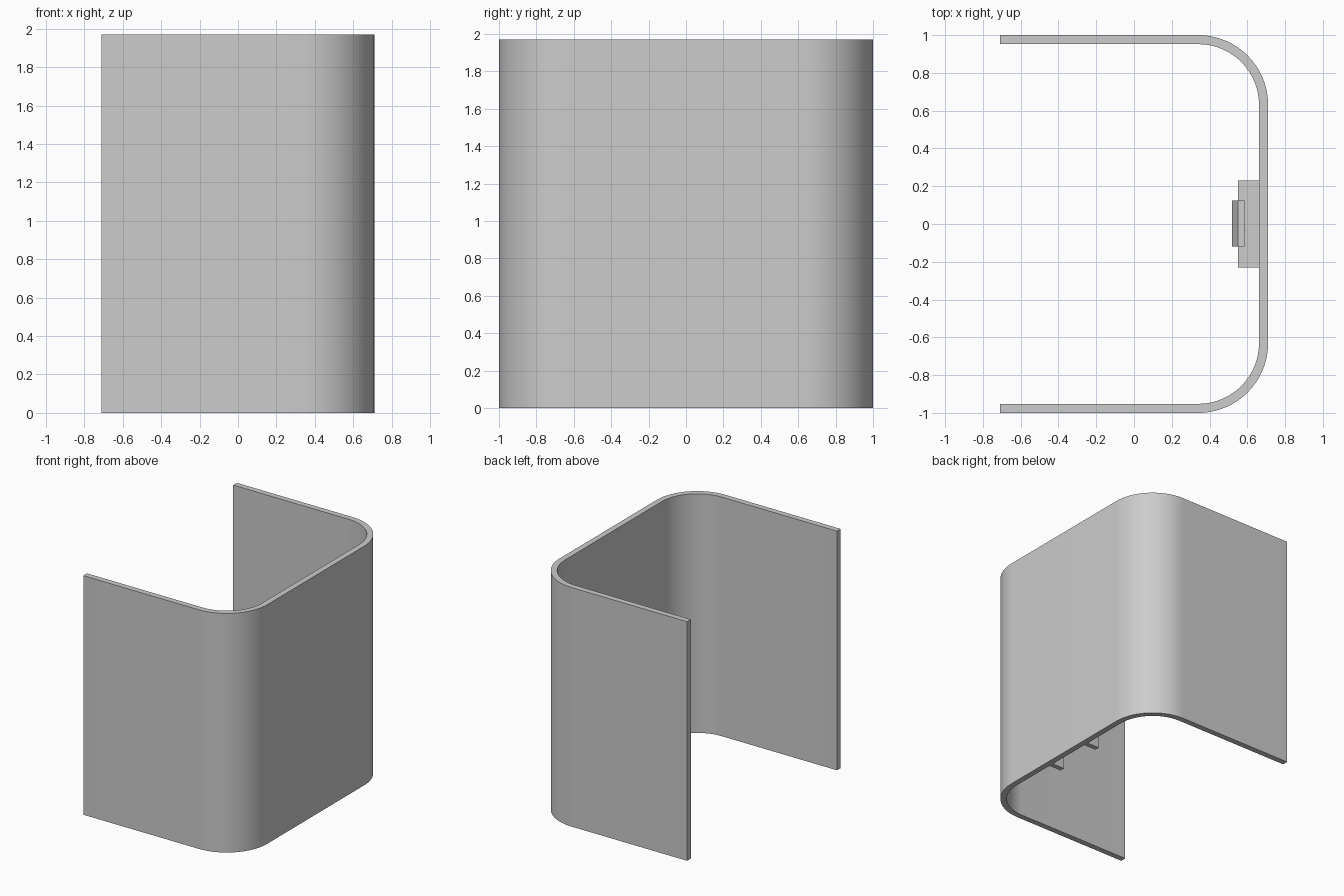
import bpy, math

cube = bpy.data.objects.get("Cube")
if cube:
    bpy.data.objects.remove(cube, do_unlink=True)

GREY = (0.604, 0.604, 0.604, 1.0)
mat = bpy.data.materials.new("light grey")
mat.use_nodes = True
mat.diffuse_color = GREY
mat.node_tree.nodes["Principled BSDF"].inputs["Base Color"].default_value = GREY


def prism(name, outline, axis, low, high):
    """Extrude a closed 2D outline along z or y."""
    n = len(outline)
    place = (lambda u, v, t: (u, v, t)) if axis == "z" else (lambda u, v, t: (u, t, v))
    verts = [place(u, v, t) for t in (low, high) for u, v in outline]
    faces = [tuple(range(n)), tuple(range(n, 2 * n))]
    faces += [(i, (i + 1) % n, (i + 1) % n + n, i + n) for i in range(n)]
    mesh = bpy.data.meshes.new(name)
    mesh.from_pydata(verts, [], faces)
    obj = bpy.data.objects.new(name, mesh)
    bpy.context.collection.objects.link(obj)
    mesh.materials.append(mat)
    # Make all the normals point outward
    bpy.ops.object.select_all(action="DESELECT")
    obj.select_set(True)
    bpy.context.view_layer.objects.active = obj
    bpy.ops.object.mode_set(mode="EDIT")
    bpy.ops.mesh.select_all(action="SELECT")
    bpy.ops.mesh.normals_make_consistent(inside=False)
    bpy.ops.object.mode_set(mode="OBJECT")
    return obj


def box(name, x, y, z):
    return prism(name, [(x[0], y[0]), (x[1], y[0]), (x[1], y[1]), (x[0], y[1])], "z", *z)


# Wrap-around shell: a thick U profile with two rounded corners
HEIGHT, WALL, RADIUS, STEPS = 1.97, 0.048, 0.37, 24
OPEN_X, BACK_X = -0.71, 0.71


def u_line(inset):
    cx, cy, r = BACK_X - RADIUS, 1 - RADIUS, RADIUS - inset
    line = [(OPEN_X, -1 + inset)]
    for side, start in ((-1, -math.pi / 2), (1, 0)):
        for i in range(STEPS + 1):
            a = start + i / STEPS * math.pi / 2
            line.append((cx + r * math.cos(a), side * cy + r * math.sin(a)))
    return line + [(OPEN_X, 1 - inset)]


shell = prism("shell", u_line(0) + u_line(WALL)[::-1], "z", 0, HEIGHT)
bpy.ops.object.shade_smooth_by_angle(angle=math.radians(30))

# Bracket on the inside of the wall: two cheeks, a top and a front plate
INNER, FACE, HALF, TOP, T = BACK_X - WALL, 0.55, 0.23, 0.5, 0.04
for label, s in (("right", -1), ("left", 1)):
    box("bracket_cheek_" + label, (FACE, INNER), sorted((s * HALF, s * (HALF - T))), (0, TOP))
box("bracket_top", (FACE, INNER), (-HALF + T, HALF - T), (TOP - T, TOP))
box("bracket_front", (FACE, FACE + T), (-HALF + T, HALF - T), (0.22, TOP - T))

# Sloped catch standing over the bracket front
prism("catch", [(0.52, 0.28), (0.585, 0.28), (0.585, TOP + 0.03),
                (FACE, TOP + 0.03), (0.52, TOP - 0.06)], "y", -0.12, 0.125)
